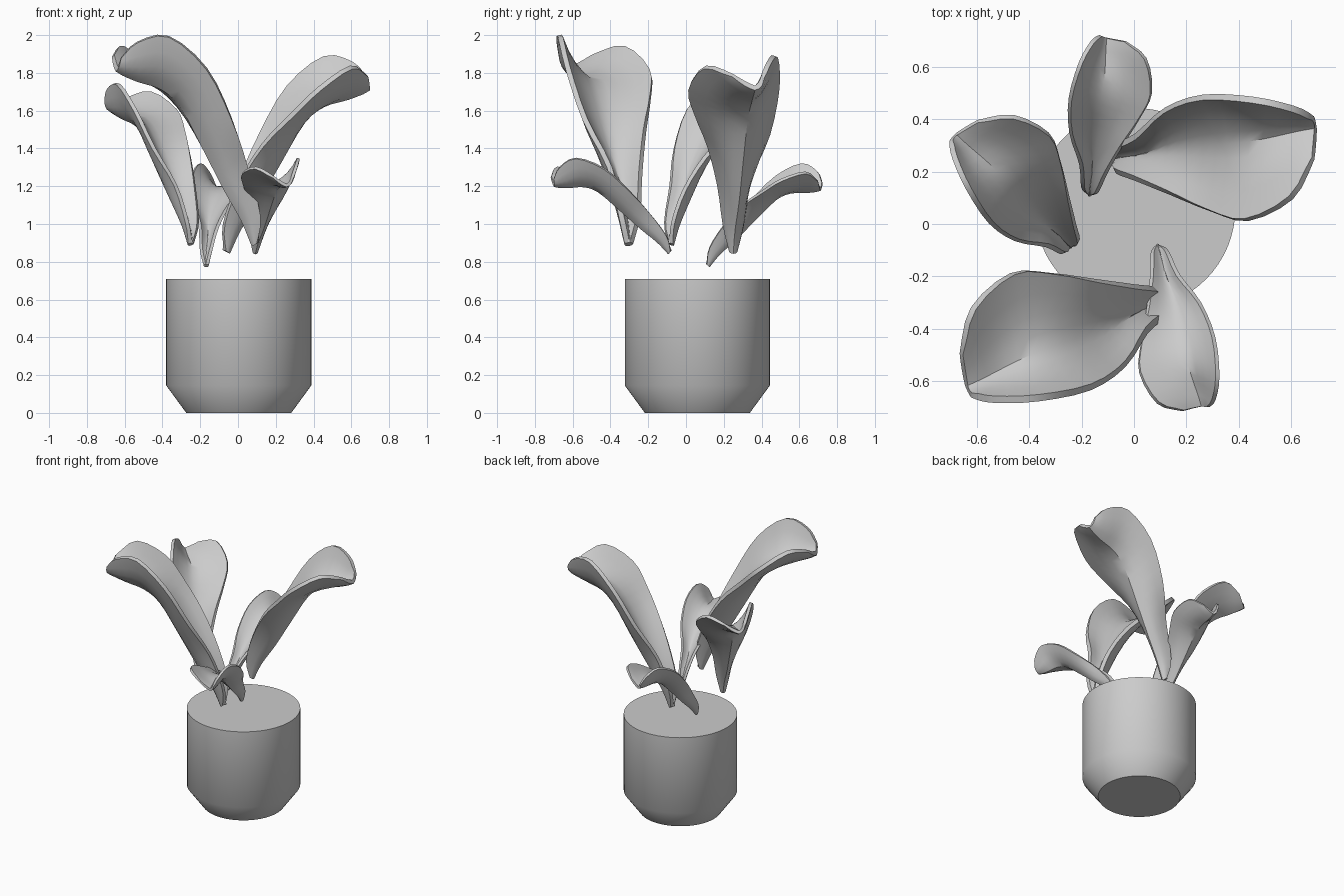
import bpy, bmesh, math
from mathutils import Vector, Matrix

if "Cube" in bpy.data.objects:
    bpy.data.objects.remove(bpy.data.objects["Cube"])


def new_object(name, mesh):
    obj = bpy.data.objects.new(name, mesh)
    bpy.context.collection.objects.link(obj)
    return obj


def smooth(obj, degrees):
    bpy.ops.object.select_all(action='DESELECT')
    obj.select_set(True)
    bpy.context.view_layer.objects.active = obj
    bpy.ops.object.shade_smooth_by_angle(angle=math.radians(degrees))


def build_mesh(name, rows):
    """Skin closed point rings with quads and close both ends with strips."""
    bm = bmesh.new()
    grid = [[bm.verts.new(p) for p in row] for row in rows]
    n = len(grid[0])
    for a, b in zip(grid, grid[1:]):
        for i in range(n):
            j = (i + 1) % n
            bm.faces.new((a[i], a[j], b[j], b[i]))
    for g in (grid[0], grid[-1]):
        for i in range(n // 2 - 1):
            bm.faces.new((g[i], g[i + 1], g[n - 2 - i], g[n - 1 - i]))
    bmesh.ops.recalc_face_normals(bm, faces=bm.faces)
    mesh = bpy.data.meshes.new(name)
    bm.to_mesh(mesh)
    bm.free()
    return mesh


def spline(points, steps):
    """Catmull-Rom curve through the points."""
    p = [Vector(q) for q in points]
    p = [2 * p[0] - p[1]] + p + [2 * p[-1] - p[-2]]
    out = []
    for i in range(1, len(p) - 2):
        a, b, c, d = p[i - 1:i + 3]
        for k in range(steps):
            t = k / steps
            out.append(0.5 * (2 * b + (c - a) * t + (2 * a - 5 * b + 4 * c - d) * t ** 2
                              + (3 * b - a - 3 * c + d) * t ** 3))
    out.append(p[-2])
    return out


# Pot: solid lathe with a chamfered foot and flat top
profile = [(0.278, 0.0), (0.384, 0.145), (0.384, 0.71)]
SEG = 64
pot = new_object("pot", build_mesh("pot", [
    [(0.004 + r * math.cos(2 * math.pi * i / SEG),
      0.06 + r * math.sin(2 * math.pi * i / SEG), z) for i in range(SEG)]
    for r, z in profile]))
smooth(pot, 40)

# Leaf pattern: midrib and two raised edges, relative to the leaf's base
rib = [(0.01, 0, 0), (0.07, 0.01, 0.13), (0.165, 0.03, 0.28), (0.285, 0.05, 0.49),
       (0.41, 0.07, 0.70), (0.52, 0.085, 0.79), (0.65, 0.1, 0.83), (0.765, 0.115, 0.875)]
left = [(0.0, 0.012, 0.01), (-0.005, 0.045, 0.15), (0.075, 0.085, 0.39), (0.185, 0.185, 0.63),
        (0.33, 0.235, 0.88), (0.525, 0.225, 1.04), (0.68, 0.19, 1.01), (0.755, 0.155, 0.93)]
right = [(0.0, -0.012, 0.01), (-0.005, -0.045, 0.15), (0.07, -0.075, 0.36), (0.2, -0.13, 0.57),
         (0.36, -0.2, 0.735), (0.5, -0.235, 0.87), (0.67, -0.15, 0.985), (0.755, 0.0, 0.94)]

rows, hollows = [], []
for m, l, r in zip(*(spline(c, 3) for c in (rib, left, right))):
    hollow = (l + r) / 2 - m
    row = []
    for k in range(-4, 5):
        s = abs(k) / 4
        row.append(m.lerp(l if k < 0 else r, s) - hollow * 0.6 * s * (1 - s))
    rows.append(row)
    hollows.append(hollow)

# Give the blade thickness: slim rims, and a groove partly filled towards the stem
rings = []
last = len(rows) - 1
for i, row in enumerate(rows):
    before, after = rows[max(i - 1, 0)], rows[min(i + 1, last)]
    fill = 0.5 * (1 - i / last)
    outer, inner = [], []
    for k, p in enumerate(row):
        across = row[min(k + 1, 8)] - row[max(k - 1, 0)]
        n = across.cross(after[k] - before[k]).normalized()
        if n.dot(hollows[i]) < 0 and k in (3, 4, 5):
            n = -n
        s = abs(k - 4) / 4
        half = n * (0.019 - 0.006 * s ** 3) * (1 if i < last else 0.7)
        outer.append(p - half)
        inner.append(p + half + hollows[i] * fill * (1 - s))
    rings.append(outer + inner[::-1])
leaf_mesh = build_mesh("leaf", rings)

TIP = Vector((0.77, 0.12, 0.87))


def angles(v):
    return math.atan2(v.y, v.x), math.atan2(v.z, math.hypot(v.x, v.y))


def place(obj, base, tip):
    """Turn, tilt and scale the pattern so it runs from base to tip."""
    base, axis = Vector(base), Vector(tip) - Vector(base)
    yaw0, up0 = angles(TIP)
    yaw, up = angles(axis)
    obj.matrix_world = (Matrix.Translation(base) @ Matrix.Rotation(yaw, 4, 'Z')
                        @ Matrix.Rotation(up0 - up, 4, 'Y') @ Matrix.Rotation(-yaw0, 4, 'Z')
                        @ Matrix.Scale(axis.length / TIP.length, 4))


# Five copies of the leaf around the pot
leaves = [
    ("right_leaf", (-0.07, 0.25, 0.85), (0.70, 0.37, 1.715)),
    ("front_left_leaf", (0.10, -0.30, 0.89), (-0.645, -0.625, 1.815)),
    ("left_leaf", (-0.245, -0.085, 0.89), (-0.685, 0.345, 1.605)),
    ("back_leaf", (-0.17, 0.11, 0.78), (-0.105, 0.715, 1.18)),
    ("front_leaf", (0.09, -0.08, 0.85), (0.26, -0.70, 1.20)),
]
for name, base, tip in leaves:
    leaf = new_object(name, leaf_mesh)
    if name == "right_leaf":
        smooth(leaf, 35)
    place(leaf, base, tip)
